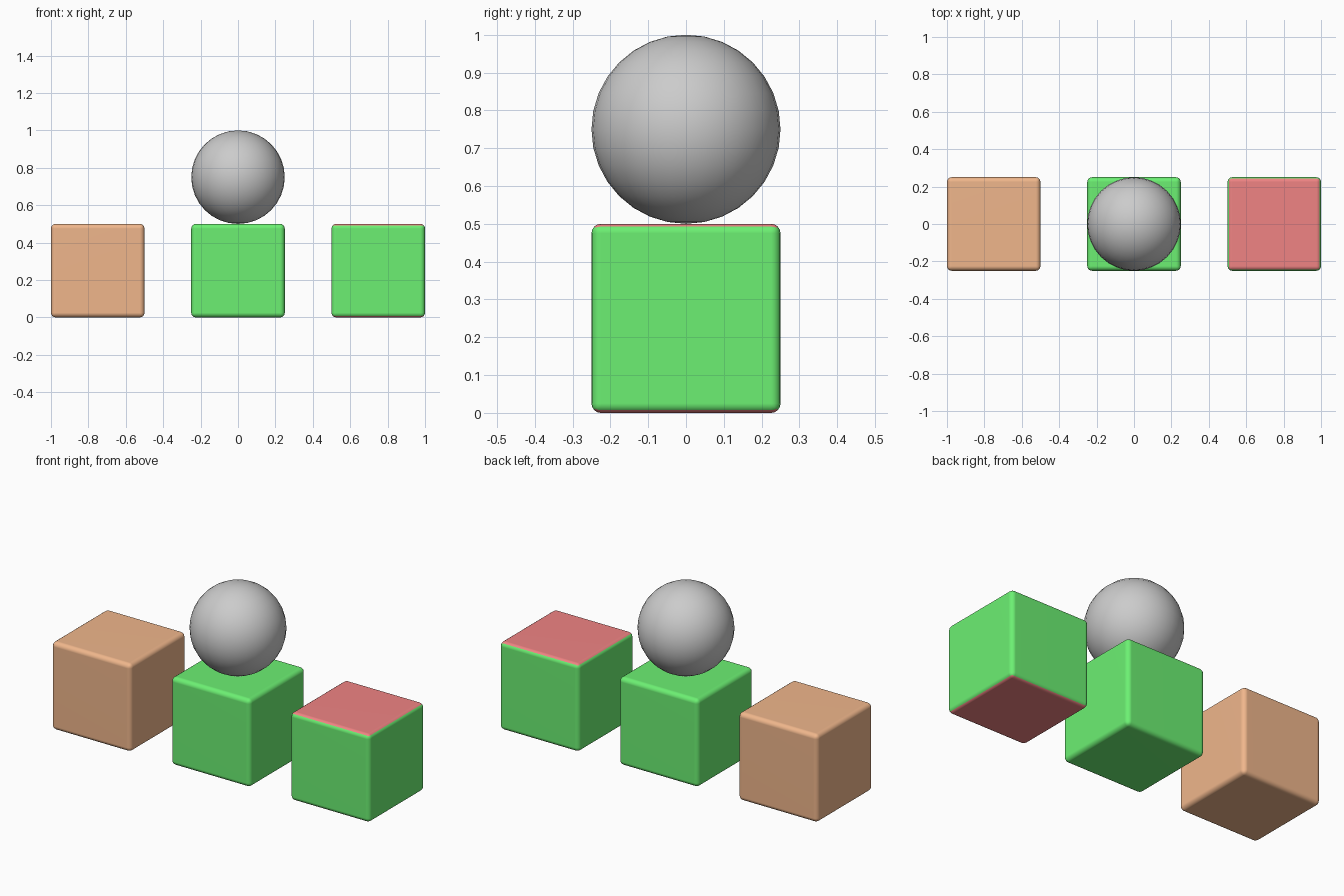
import bpy, bmesh

if "Cube" in bpy.data.objects:
    bpy.data.objects.remove(bpy.data.objects["Cube"])

SIZE = 0.5


def material(name, rgb):
    mat = bpy.data.materials.new(name)
    mat.diffuse_color = (*rgb, 1)
    mat.use_nodes = True
    mat.node_tree.nodes["Principled BSDF"].inputs["Base Color"].default_value = mat.diffuse_color
    return mat


def rounded_block(name, x, side_mat, cap_mat=None):
    bm = bmesh.new()
    bmesh.ops.create_cube(bm, size=SIZE)
    bmesh.ops.bevel(bm, geom=bm.edges[:], offset=0.025, segments=4,
                    profile=0.5, affect='EDGES')
    for f in bm.faces:
        f.smooth = True
        # upper and lower faces take the cap colour
        f.material_index = int(cap_mat is not None and abs(f.normal.z) > 0.7)
    mesh = bpy.data.meshes.new(name)
    bm.to_mesh(mesh)
    bm.free()
    mesh.materials.append(side_mat)
    if cap_mat:
        mesh.materials.append(cap_mat)
    obj = bpy.data.objects.new(name, mesh)
    obj.location = (x, 0, SIZE / 2)
    bpy.context.collection.objects.link(obj)
    # keep the large faces shading flat
    mod = obj.modifiers.new("weighted_normals", 'WEIGHTED_NORMAL')
    mod.keep_sharp = True
    return obj


green = material("green", (0.15, 0.87, 0.17))
orange = material("orange", (0.87, 0.47, 0.26))
red = material("red", (0.87, 0.23, 0.23))

# row of three blocks
rounded_block("left_block", -0.75, orange)
rounded_block("middle_block", 0, green)
rounded_block("right_block", 0.75, green, red)

# ball resting on the middle block
bpy.ops.mesh.primitive_uv_sphere_add(segments=32, ring_count=16, radius=0.25,
                                     location=(0, 0, 0.75))
ball = bpy.context.object
ball.name = "ball"
bpy.ops.object.shade_smooth()
